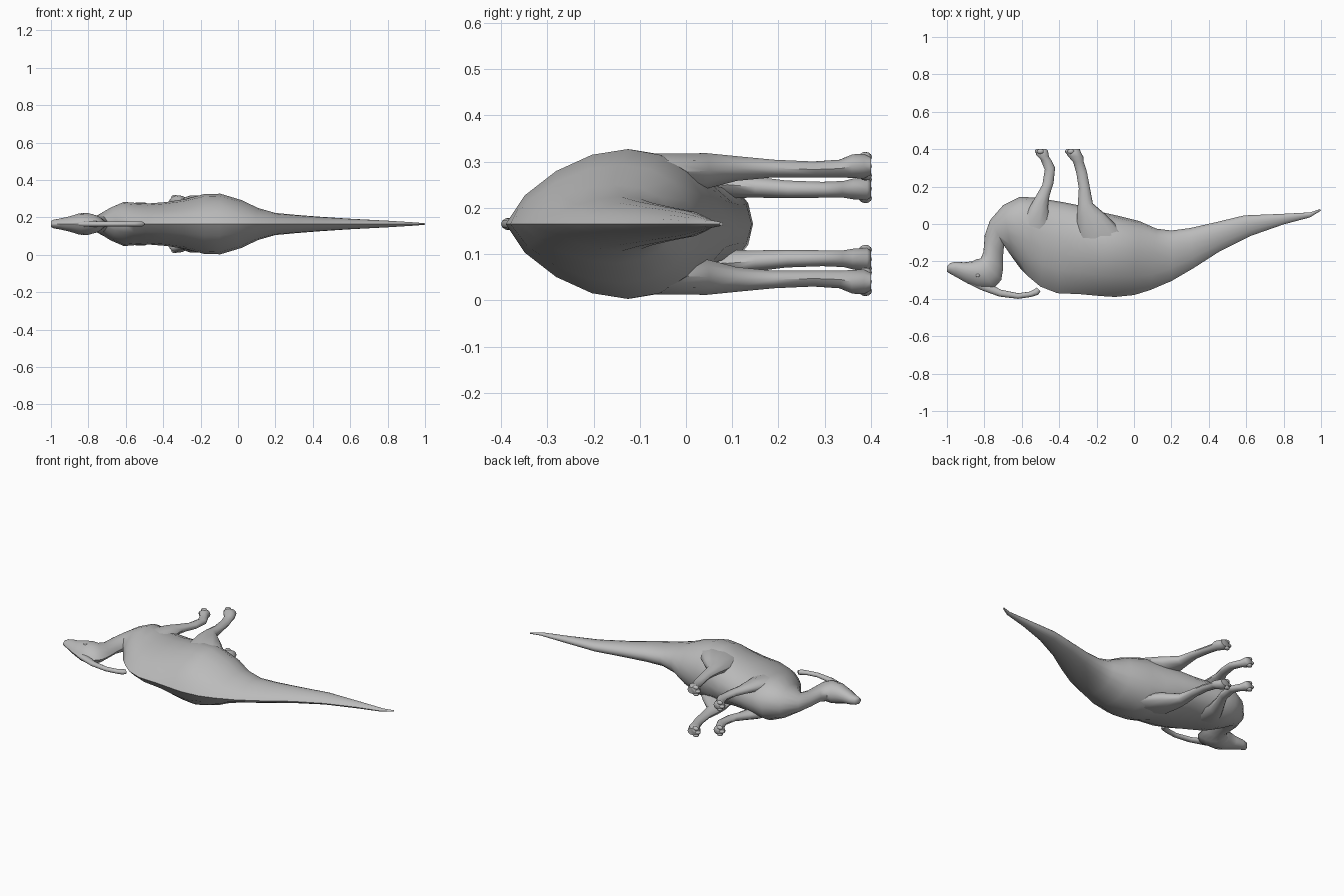
import bpy, bmesh, math
from mathutils import Vector

cube = bpy.data.objects.get("Cube")
if cube:
    bpy.data.objects.remove(cube, do_unlink=True)

MID = 0.165  # height of the symmetry plane; the animal lies on its side

grey = bpy.data.materials.new("plain_grey")
grey.use_nodes = True
grey.diffuse_color = (0.5, 0.5, 0.5, 1)
grey.node_tree.nodes["Principled BSDF"].inputs["Base Color"].default_value = (0.5, 0.5, 0.5, 1)


def finish(name, bm, mirrored=False, angle=50):
    bmesh.ops.recalc_face_normals(bm, faces=bm.faces)
    mesh = bpy.data.meshes.new(name)
    bm.to_mesh(mesh)
    bm.free()
    mesh.materials.append(grey)
    ob = bpy.data.objects.new(name, mesh)
    ob.location.z = MID
    bpy.context.collection.objects.link(ob)
    bpy.ops.object.select_all(action='DESELECT')
    ob.select_set(True)
    bpy.context.view_layer.objects.active = ob
    bpy.ops.object.shade_smooth_by_angle(angle=math.radians(angle))
    if mirrored:
        m = ob.modifiers.new("mirror", 'MIRROR')
        m.use_axis = (False, False, True)
    return ob


def add_loft(bm, sections, sides=14, skew=1.0):
    """Skin rings, each given as edge point a, edge point b, half width, side offset."""
    rings = []
    for ax, ay, bx, by, w, off in sections:
        ring = []
        for i in range(sides):
            ang = 2 * math.pi * i / sides
            t = ((1 - math.cos(ang)) / 2) ** skew
            ring.append(bm.verts.new((ax + (bx - ax) * t, ay + (by - ay) * t,
                                      off + w * math.sin(ang))))
        rings.append(ring)
    for r, s in zip(rings, rings[1:]):
        for i in range(sides):
            j = (i + 1) % sides
            bm.faces.new((r[i], r[j], s[j], s[i]))
    bm.faces.new(rings[0])
    bm.faces.new(rings[-1])


def add_ball(bm, centre, scale):
    made = bmesh.ops.create_uvsphere(bm, u_segments=10, v_segments=6, radius=1)
    for v in made["verts"]:
        v.co = Vector(centre) + Vector(c * s for c, s in zip(v.co, scale))


# Tail and trunk: back point, belly point, half width
trunk = [
    (1.0, .072, .995, .08, .004), (.94, .035, .94, .062, .009), (.80, -.002, .79, .054, .018),
    (.62, -.065, .59, .046, .028), (.46, -.145, .44, .01, .038), (.32, -.235, .30, -.022, .049),
    (.20, -.305, .20, -.035, .059), (.09, -.352, .12, -.025, .085), (0, -.38, .03, .015, .128),
    (-.10, -.39, -.09, .045, .162), (-.18, -.385, -.18, .065, .16), (-.29, -.375, -.28, .097, .133),
    (-.41, -.37, -.37, .115, .117), (-.50, -.335, -.46, .13, .11), (-.56, -.285, -.54, .142, .113),
    (-.61, -.235, -.61, .145, .118), (-.65, -.18, -.70, .10, .088), (-.695, -.115, -.77, .02, .05)]
# Neck curving into the head
neck_head = [
    (-.70, -.17, -.798, -.06, .04), (-.70, -.24, -.805, -.15, .04),
    (-.71, -.30, -.82, -.185, .05), (-.75, -.345, -.84, -.188, .059),
    (-.83, -.342, -.865, -.20, .056), (-.89, -.318, -.91, -.205, .04),
    (-.95, -.284, -.955, -.202, .029), (-.985, -.265, -.985, -.21, .023),
    (-1.0, -.255, -1.0, -.228, .016)]
bm = bmesh.new()
add_loft(bm, [s + (0,) for s in trunk + neck_head], 16, 0.72)
finish("body", bm)

# Long backward head crest with a rounded knob
crest = [
    (-.90, -.312, -.84, -.28, .012), (-.82, -.352, -.78, -.315, .017),
    (-.72, -.388, -.71, -.352, .014), (-.62, -.40, -.62, -.37, .013),
    (-.55, -.39, -.56, -.362, .013), (-.512, -.378, -.533, -.35, .015),
    (-.50, -.36, -.52, -.34, .012)]
bm = bmesh.new()
add_loft(bm, [s + (0,) for s in crest], 10)
finish("head_crest", bm)

# Legs: front edge, rear edge, half thickness, side offset
hind = [
    (-.27, -.16, -.06, -.18, .03, .10), (-.30, -.06, -.04, -.06, .045, .11),
    (-.305, .04, -.15, .05, .04, .115), (-.30, .11, -.22, .11, .028, .12),
    (-.295, .19, -.235, .19, .02, .12), (-.308, .27, -.252, .28, .018, .118),
    (-.325, .33, -.27, .335, .02, .12), (-.355, .365, -.27, .358, .027, .125),
    (-.365, .385, -.285, .385, .028, .125), (-.345, .40, -.29, .40, .02, .125)]
fore = [
    (-.62, -.12, -.44, -.12, .028, .07), (-.61, 0, -.45, 0, .035, .08),
    (-.57, .07, -.46, .09, .031, .085), (-.53, .14, -.452, .15, .024, .08),
    (-.49, .21, -.43, .22, .02, .075), (-.477, .29, -.422, .30, .018, .074),
    (-.50, .345, -.44, .338, .019, .075), (-.525, .37, -.455, .36, .024, .076),
    (-.522, .39, -.46, .392, .026, .076), (-.505, .40, -.47, .40, .018, .076)]
for name, sections, toe_x, toe_z in (("hind_legs", hind, -.35, .125),
                                     ("front_legs", fore, -.512, .076)):
    bm = bmesh.new()
    add_loft(bm, sections, 10)
    # Three toes spread across each foot
    for k in (-1, 0, 1):
        add_ball(bm, (toe_x + .012 * abs(k), .388, toe_z + .02 * k), (.019, .014, .011))
    finish(name, bm, True)

# Eyes
bm = bmesh.new()
add_ball(bm, (-.835, -.275, .051), (.012, .009, .007))
finish("eyes", bm, True)
